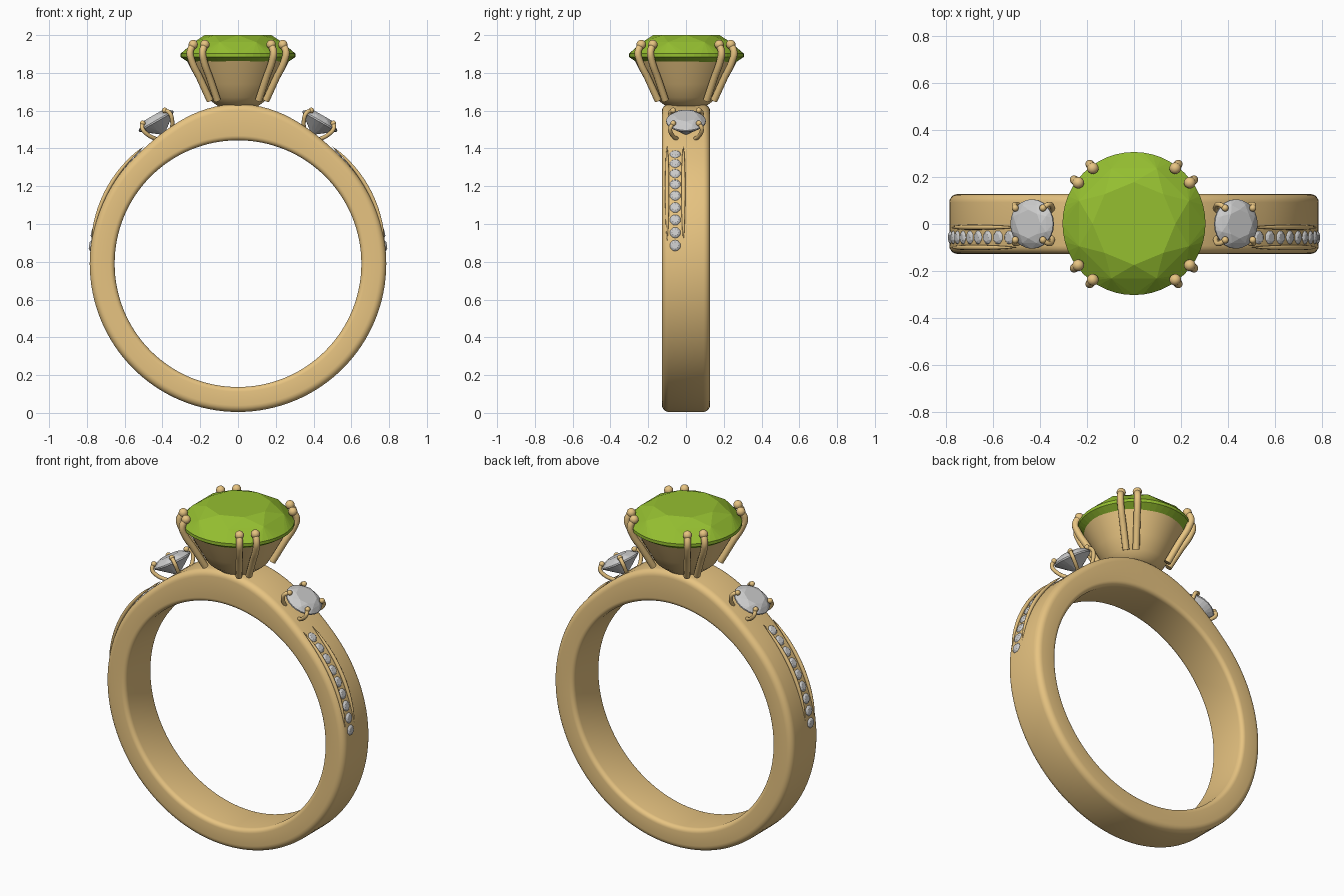
import bpy, bmesh
from math import sin, cos, pi, radians
from mathutils import Matrix, Vector

if "Cube" in bpy.data.objects:
    bpy.data.objects.remove(bpy.data.objects["Cube"])

CZ = 0.79  # centre height of the finger hole


def material(name, rgb):
    m = bpy.data.materials.new(name)
    m.diffuse_color = (*rgb, 1)
    m.use_nodes = True
    m.node_tree.nodes["Principled BSDF"].inputs["Base Color"].default_value = m.diffuse_color
    return m


gold = material("gold", (0.80, 0.55, 0.22))
green = material("green_gem", (0.30, 0.52, 0.03))


def finish(bm, name, mat=None, smooth=False):
    bmesh.ops.recalc_face_normals(bm, faces=bm.faces)
    me = bpy.data.meshes.new(name)
    bm.to_mesh(me)
    bm.free()
    ob = bpy.data.objects.new(name, me)
    bpy.context.collection.objects.link(ob)
    if mat:
        me.materials.append(mat)
    if smooth:
        bpy.ops.object.select_all(action='DESELECT')
        ob.select_set(True)
        bpy.context.view_layer.objects.active = ob
        bpy.ops.object.shade_smooth_by_angle(angle=radians(40))
    return ob


def sweep(name, rings, close_ends=False):
    """Skin a closed loop of closed rings of points."""
    bm = bmesh.new()
    vs = [[bm.verts.new(p) for p in r] for r in rings]
    n, k = len(vs), len(vs[0])
    for i in range(n):
        for j in range(k):
            a, b = vs[i], vs[(i + 1) % n]
            bm.faces.new((a[j], b[j], b[(j + 1) % k], a[(j + 1) % k]))
    return finish(bm, name, gold, True)


def gem(name, mtx, r, crown, pavilion, girdle, mat=None, sides=32):
    """Brilliant cut stone as a convex hull of facet corners."""
    rows = [(0.58, crown, 8, 0), (0.83, crown * 0.62, 8, 0.5), (1, 0, sides, 0),
            (1, -girdle, sides, 0), (0.5, -girdle - pavilion * 0.52, 8, 0.5)]
    bm = bmesh.new()
    for s, z, n, off in rows:
        for i in range(n):
            a = 2 * pi * (i + off) / n
            bm.verts.new(mtx @ Vector((r * s * cos(a), r * s * sin(a), z)))
    bm.verts.new(mtx @ Vector((0, 0, -girdle - pavilion)))
    bmesh.ops.convex_hull(bm, input=bm.verts)
    return finish(bm, name, mat)


def wire(name, pts, depth, radii=None, ball=0):
    """Round wire through points, with an optional ball at the tip."""
    cu = bpy.data.curves.new(name, 'CURVE')
    cu.dimensions = '3D'
    cu.bevel_depth, cu.bevel_resolution, cu.use_fill_caps = depth, 3, True
    cu.resolution_u = 6
    sp = cu.splines.new('BEZIER')
    sp.bezier_points.add(len(pts) - 1)
    for i, (bp, p) in enumerate(zip(sp.bezier_points, pts)):
        bp.co = p
        bp.handle_left_type = bp.handle_right_type = 'AUTO'
        bp.radius = radii[i] if radii else 1
    cu.materials.append(gold)
    ob = bpy.data.objects.new(name, cu)
    bpy.context.collection.objects.link(ob)
    bpy.ops.object.select_all(action='DESELECT')
    ob.select_set(True)
    bpy.context.view_layer.objects.active = ob
    bpy.ops.object.convert(target='MESH')
    bpy.ops.object.shade_smooth_by_angle(angle=radians(50))
    if ball:
        bm = bmesh.new()
        bmesh.ops.create_uvsphere(bm, u_segments=14, v_segments=10, radius=ball,
                                  matrix=Matrix.Translation(pts[-1]))
        finish(bm, name + "_tip", gold, True)


# Band: rounded rectangular section, thicker at the top
def section(r_in, r_out, half):
    pts = []
    for r, y, c, a0 in ((r_out, half, 0.035, 0), (r_out, -half, 0.035, 90),
                        (r_in, -half, 0.025, 180), (r_in, half, 0.025, 270)):
        cr = r - c if r == r_out else r + c
        cy = y - c if y > 0 else y + c
        # angle 0 points along +y, 90 along +r
        start = {0: 0, 90: 90, 180: 180, 270: 270}[a0]
        for i in range(6):
            a = radians(start + 18 * i)
            pts.append((cr + c * sin(a), cy + c * cos(a)))
    return pts


rings = []
for i in range(128):
    a = 2 * pi * i / 128          # angle from the top
    d = min(a, 2 * pi - a)
    bump = 0.06 * cos(d * 2) ** 2 if d < pi / 4 else 0
    rings.append([(r * sin(a), y, CZ + r * cos(a))
                  for r, y in section(0.653, 0.785 + bump, 0.127)])
sweep("band", rings)

# Cup under the main stone: hollow lathe
cup = [(0.10, 1.62), (0.135, 1.645), (0.165, 1.67), (0.205, 1.74), (0.243, 1.81),
       (0.272, 1.868), (0.255, 1.868), (0.19, 1.77), (0.10, 1.67)]
bm = bmesh.new()
loops = [[bm.verts.new((r * cos(2 * pi * i / 64), r * sin(2 * pi * i / 64), z))
          for i in range(64)] for r, z in cup]
for a, b in zip(loops, loops[1:]):
    for i in range(64):
        j = (i + 1) % 64
        bm.faces.new((a[i], a[j], b[j], b[i]))
bm.faces.new(loops[0])
bm.faces.new(loops[-1])
finish(bm, "cup", gold, True)

# Main stone and its four pairs of prongs
gem("main_stone", Matrix.Translation((0, 0.002, 1.902)), 0.304, 0.098, 0.20, 0.018, green, 48)
for q in range(4):
    for s in (-1, 1):
        a = radians(45 + 90 * q + 8.5 * s)
        path = [(0.185, 1.655), (0.25, 1.77), (0.305, 1.865), (0.316, 1.91), (0.295, 1.95)]
        wire(f"main_prong_{q}_{s}", [(r * cos(a), r * sin(a), z) for r, z in path],
             0.019, ball=0.025)

for s, side in ((1, "right"), (-1, "left")):
    # Shoulder stone with four prongs
    m = Matrix.Translation((s * 0.435, 0, 1.548)) @ Matrix.Rotation(s * radians(30), 4, 'Y')
    gem(side + "_shoulder_stone", m, 0.105, 0.03, 0.08, 0.008, None, 24)
    for i, (px, py) in enumerate(((1, 1), (1, -1), (-1, 1), (-1, -1))):
        path = [(0.045, -0.09), (0.074, -0.045), (0.083, 0), (0.068, 0.022)]
        wire(f"{side}_shoulder_prong_{i}", [m @ Vector((px * d, py * d, z)) for d, z in path],
             0.011, ball=0.015)

    # Row of small stones along the shoulder
    for i in range(9):
        a = radians(7 + 5.08 * i)
        m = (Matrix.Translation((s * 0.782 * cos(a), -0.057, CZ + 0.782 * sin(a)))
             @ Matrix.Rotation(s * (pi / 2 - a), 4, 'Y'))
        gem(f"{side}_row_stone_{i}", m, 0.031, 0.012, 0.02, 0.003, None, 12)

    # Tapered rails either side of the row
    for y, tag in ((-0.1, "front"), (-0.014, "back")):
        pts, radii = [], []
        for i in range(13):
            t = i / 12
            a = radians(9 + 42 * t)
            r = 0.784 + 0.006 * sin(pi * t) + 0.012 * t * t
            pts.append((s * r * cos(a), y, CZ + r * sin(a)))
            radii.append(0.1 + 0.9 * sin(pi * t) ** 0.6 if 0 < t < 1 else 0.1)
        wire(f"{side}_{tag}_rail", pts, 0.011, radii)
